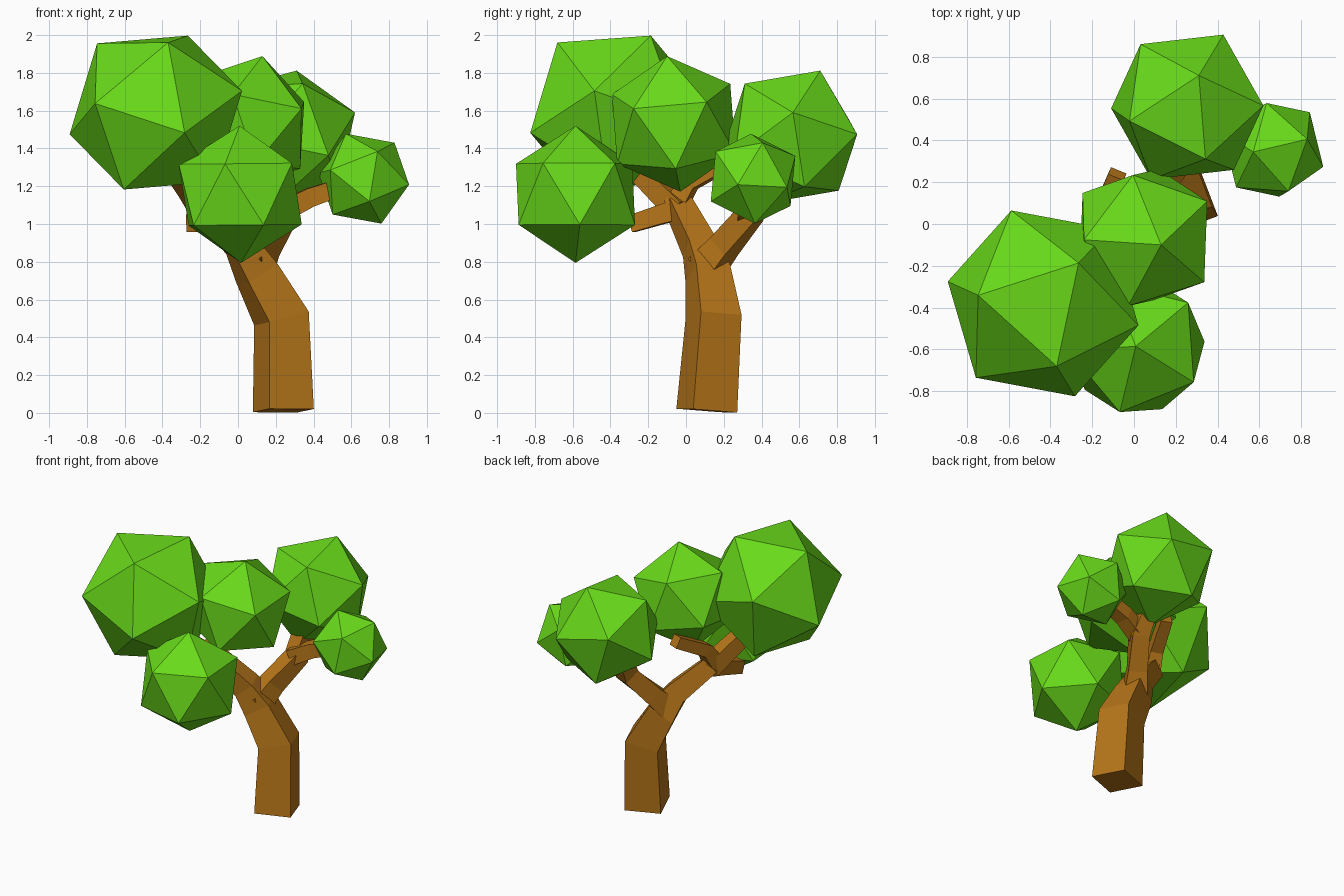
import bpy, bmesh
from mathutils import Vector, Matrix

if "Cube" in bpy.data.objects:
    bpy.data.objects.remove(bpy.data.objects["Cube"])


def material(name, color):
    m = bpy.data.materials.new(name)
    m.diffuse_color = (*color, 1)
    m.use_nodes = True
    m.node_tree.nodes["Principled BSDF"].inputs["Base Color"].default_value = m.diffuse_color
    return m


GREEN = material("leaf_green", (0.14, 0.70, 0.01))
BROWN = material("bark_brown", (0.47, 0.18, 0.01))


def finish(name, bm, mat):
    bmesh.ops.recalc_face_normals(bm, faces=bm.faces)
    me = bpy.data.meshes.new(name)
    bm.to_mesh(me)
    bm.free()
    me.materials.append(mat)
    ob = bpy.data.objects.new(name, me)
    bpy.context.collection.objects.link(ob)
    return ob


def frame(a, b):
    """Orthonormal frame with z along a and x towards b."""
    z = Vector(a).normalized()
    x = Vector(b)
    x = (x - z * x.dot(z)).normalized()
    return Matrix((x, z.cross(x), z)).transposed()


def foliage(name, centre, radius, a, b):
    """Icosahedron with two neighbouring corners pointing along a and b."""
    bm = bmesh.new()
    bmesh.ops.create_icosphere(bm, subdivisions=1, radius=radius)
    bm.verts.ensure_lookup_table()
    v = bm.verts[0]
    n = v.link_edges[0].other_vert(v)
    rot = frame(a, b) @ frame(v.co, n.co).transposed()
    bmesh.ops.transform(bm, matrix=Matrix.Translation(centre) @ rot.to_4x4(), verts=bm.verts)
    return finish(name, bm, GREEN)


def limb(name, points, ref=(0, 0, 1)):
    """Square tube through (x, y, z, half width) points."""
    bm = bmesh.new()
    pos = [Vector(p[:3]) for p in points]
    rings = []
    for i, p in enumerate(pos):
        d = Vector()
        if i > 0:
            d += (p - pos[i - 1]).normalized()
        if i < len(pos) - 1:
            d += (pos[i + 1] - p).normalized()
        m = frame(d, ref)
        h = points[i][3]
        rings.append([bm.verts.new(p + m @ Vector((sx * h, sy * h, 0)))
                      for sx, sy in ((-1, -1), (1, -1), (1, 1), (-1, 1))])
    for r, s in zip(rings, rings[1:]):
        for k in range(4):
            j = (k + 1) % 4
            bm.faces.new((r[k], r[j], s[j], s[k]))
    bm.faces.new(rings[0][::-1])
    bm.faces.new(rings[-1])
    return finish(name, bm, BROWN)


# Trunk, bending left into the front hub
limb("trunk", [(0.24, 0.11, 0.012, 0.125), (0.23, 0.145, 0.50, 0.115),
               (0.10, 0.115, 0.74, 0.095), (0.02, 0.07, 0.88, 0.075),
               (-0.19, -0.04, 1.10, 0.06)], ref=(0.235, 0.09, 0))
# Branches
limb("back_branch", [(0.08, 0.10, 0.76, 0.08), (0.14, 0.20, 0.88, 0.065),
                     (0.24, 0.34, 1.05, 0.06), (0.24, 0.46, 1.28, 0.05)])
limb("right_branch", [(0.22, 0.32, 1.06, 0.055), (0.38, 0.35, 1.14, 0.05),
                      (0.56, 0.36, 1.20, 0.045)])
limb("left_branch", [(-0.17, -0.03, 1.07, 0.06), (-0.25, -0.15, 1.19, 0.055),
                     (-0.36, -0.30, 1.34, 0.05)])
limb("front_branch", [(-0.17, -0.02, 1.08, 0.055), (-0.20, -0.13, 1.05, 0.05),
                      (-0.23, -0.29, 1.00, 0.045)])
limb("rear_twig", [(-0.19, -0.06, 1.09, 0.055), (-0.17, 0.02, 1.22, 0.045),
                   (-0.08, 0.24, 1.34, 0.04)])

# Foliage clumps
foliage("left_foliage", (-0.435, -0.38, 1.59), 0.482, (0.065, -0.30, 0.37), (-0.315, 0.04, 0.37))
foliage("front_foliage", (0.012, -0.585, 1.157), 0.363, (-0.01, 0, 1), (-0.08, -0.315, 0.15))
foliage("middle_foliage", (0.045, -0.065, 1.53), 0.37, (0.085, -0.035, 0.36), (0.305, 0.175, 0.11))
foliage("back_foliage", (0.255, 0.56, 1.46), 0.387, (0.055, 0.15, 0.35), (0.37, 0.01, 0.14))
foliage("right_foliage", (0.665, 0.355, 1.24), 0.256, (-0.095, -0.01, 0.24), (0.16, 0.05, 0.19))
